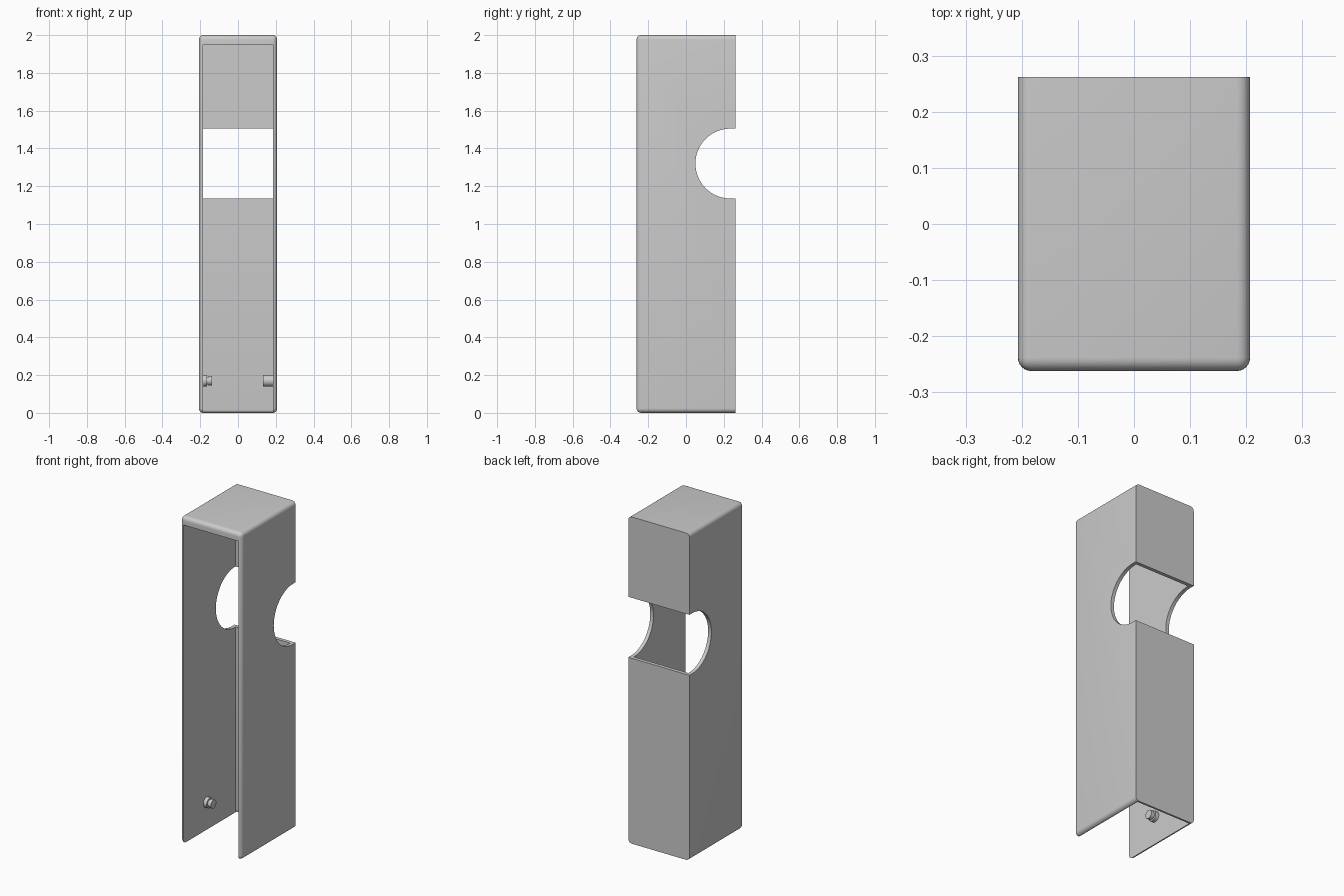
import bpy, bmesh, math
from mathutils import Matrix, Vector

cube = bpy.data.objects.get("Cube")
if cube:
    bpy.data.objects.remove(cube, do_unlink=True)

W, D, H = 0.207, 0.262, 2.0      # half width, half depth, height
WALL, TOP, R = 0.022, 0.05, 0.024

grey = bpy.data.materials.new("light_grey")
grey.use_nodes = True
grey.diffuse_color = (0.6, 0.6, 0.6, 1)
grey.node_tree.nodes["Principled BSDF"].inputs["Base Color"].default_value = (0.6, 0.6, 0.6, 1)


def make(name, bm):
    bmesh.ops.recalc_face_normals(bm, faces=bm.faces)
    mesh = bpy.data.meshes.new(name)
    bm.to_mesh(mesh)
    bm.free()
    mesh.materials.append(grey)
    ob = bpy.data.objects.new(name, mesh)
    bpy.context.collection.objects.link(ob)
    return ob


def activate(ob):
    bpy.ops.object.select_all(action='DESELECT')
    ob.select_set(True)
    bpy.context.view_layer.objects.active = ob


def smooth(ob):
    activate(ob)
    bpy.ops.object.shade_smooth_by_angle(angle=math.radians(30))


def prism(name, profile, half):
    """Extrude a side profile of (y, z) points along x."""
    bm = bmesh.new()
    face = bm.faces.new([bm.verts.new((-half, y, z)) for y, z in profile])
    new = bmesh.ops.extrude_face_region(bm, geom=[face])["geom"]
    verts = [g for g in new if isinstance(g, bmesh.types.BMVert)]
    bmesh.ops.translate(bm, verts=verts, vec=(2 * half, 0, 0))
    return make(name, bm)


def cut(ob, cutter):
    mod = ob.modifiers.new("cut", 'BOOLEAN')
    mod.operation, mod.solver, mod.object = 'DIFFERENCE', 'EXACT', cutter
    activate(ob)
    bpy.ops.object.modifier_apply(modifier=mod.name)
    bpy.data.objects.remove(cutter, do_unlink=True)


# Outer body: every edge rounded except around the back face
bm = bmesh.new()
bmesh.ops.create_cube(bm, size=1, matrix=Matrix.Translation((0, 0, H / 2))
                      @ Matrix.Diagonal((2 * W, 2 * D, H, 1)))
edges = [e for e in bm.edges if any(v.co.y < 0 for v in e.verts)]
edges = [e for e in edges]
bmesh.ops.bevel(bm, geom=edges, offset=R, segments=6, profile=0.5, affect='EDGES')
body = make("housing_shell", bm)

# Cavity open at front and bottom, with a rounded lower lip on the back wall
inner, lip = D - WALL, 0.016
arc = [(inner + lip - lip * math.cos(a), lip - lip * math.sin(a))
       for a in (math.pi / 2 * i / 5 for i in range(6))]
cavity = [(-1, -1), (-1, H - TOP), (inner, H - TOP)] + arc + [(inner + lip, -1)]
cut(body, prism("cavity_cutter", cavity, W - WALL))

# U-shaped notch through the back and both sides
cy, cz, cr = 0.235, 1.32, 0.185
notch = [(cy - cr * math.sin(a), cz + cr * math.cos(a))
         for a in (math.pi * i / 40 for i in range(41))]
cut(body, prism("notch_cutter", [(1, cz + cr)] + notch + [(1, cz - cr)], 1))
smooth(body)


# Pegs on the inner side walls: (x start, x end, radius)
def peg(name, steps):
    bm = bmesh.new()
    for x0, x1, r in steps:
        m = Matrix.Translation(((x0 + x1) / 2, -0.04, 0.17)) @ Matrix.Rotation(math.pi / 2, 4, 'Y')
        bmesh.ops.create_cone(bm, cap_ends=True, segments=32, radius1=r, radius2=r,
                              depth=abs(x1 - x0), matrix=m)
    smooth(make(name, bm))


peg("right_stepped_peg", [(-0.19, -0.163, 0.031), (-0.164, -0.155, 0.021), (-0.156, -0.137, 0.026)])
peg("left_plain_peg", [(0.132, 0.19, 0.031)])
